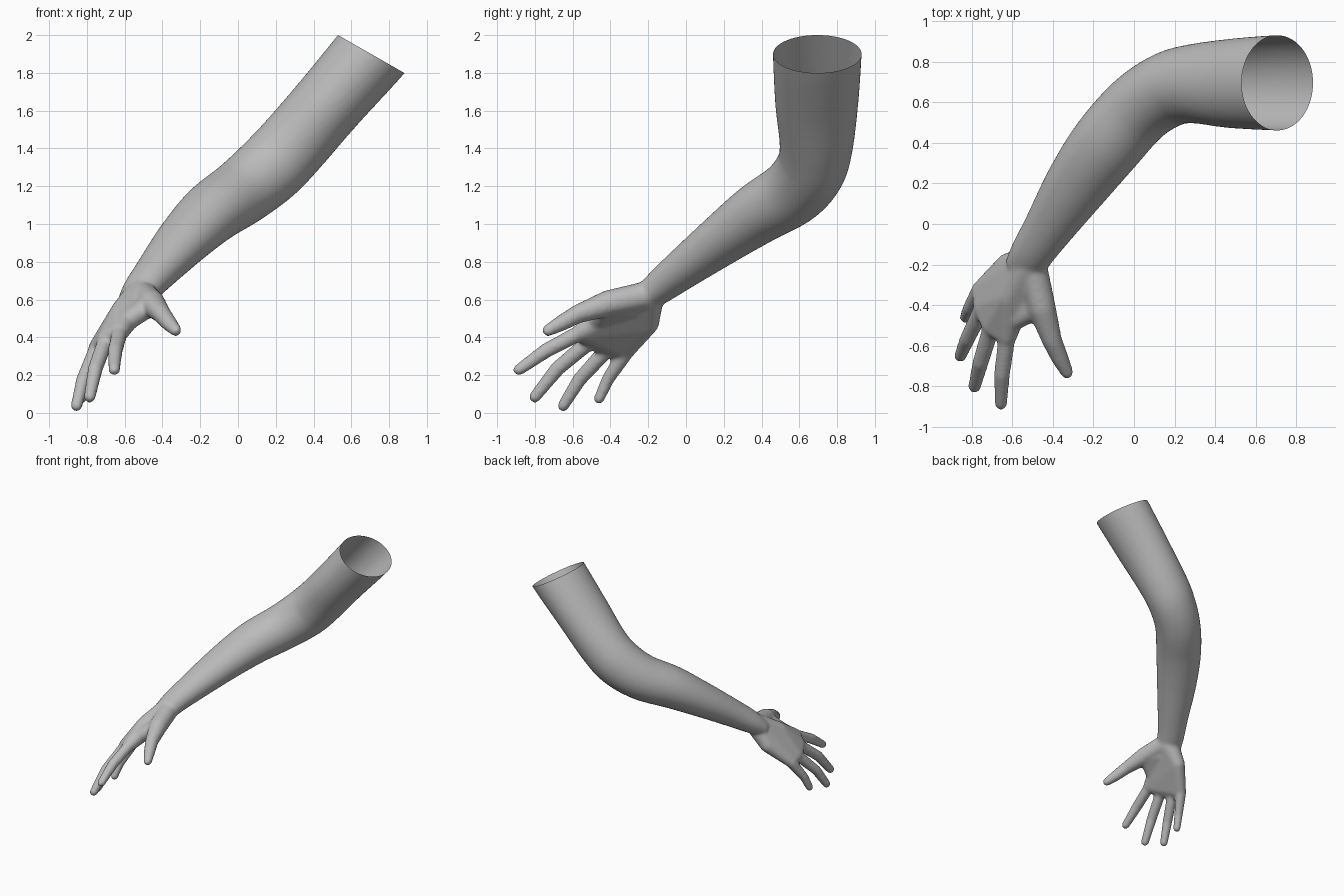
import bpy, bmesh, math
from mathutils import Vector

if "Cube" in bpy.data.objects:
    bpy.data.objects.remove(bpy.data.objects["Cube"])

bm = bmesh.new()


def catmull(a, b, c, d, t):
    return 0.5 * (2 * b + (c - a) * t + (2 * a - 5 * b + 4 * c - d) * t * t
                  + (3 * b - a - 3 * c + d) * t ** 3)


def loft(sections, steps=6, sides=40):
    """Closed elliptical tube; sections are x, y, z, sideways radius, upright radius."""
    pts = [sections[0]] + sections + [sections[-1]]
    path = []
    for i in range(len(sections) - 1):
        for k in range(steps):
            path.append([catmull(*v, k / steps) for v in zip(*pts[i:i + 4])])
    path.append(list(sections[-1]))
    rings = []
    for i, p in enumerate(path):
        along = Vector(path[min(i + 1, len(path) - 1)][:3]) - Vector(path[max(i - 1, 0)][:3])
        side = along.cross(Vector((0, 0, 1))).normalized()
        up = side.cross(along).normalized()
        ring = []
        for k in range(sides):
            a = math.tau * k / sides
            ring.append(bm.verts.new(Vector(p[:3]) + side * p[3] * math.cos(a) + up * p[4] * math.sin(a)))
        rings.append(ring)
    for r, s in zip(rings, rings[1:]):
        for k in range(sides):
            n = (k + 1) % sides
            bm.faces.new((r[k], r[n], s[n], s[k]))
    bm.faces.new(rings[0][::-1])
    bm.faces.new(rings[-1])


def hull(balls):
    """Convex skin around balls given as x, y, z, radius."""
    tmp = bmesh.new()
    for x, y, z, r in balls:
        ball = bmesh.ops.create_icosphere(tmp, subdivisions=3, radius=r)
        bmesh.ops.translate(tmp, verts=ball["verts"], vec=(x, y, z))
    out = bmesh.ops.convex_hull(tmp, input=tmp.verts[:])
    junk = [g for g in out["geom_interior"] + out["geom_unused"] if isinstance(g, bmesh.types.BMVert)]
    bmesh.ops.delete(tmp, geom=list(set(junk)), context="VERTS")
    me = bpy.data.meshes.new("hull")
    tmp.to_mesh(me)
    tmp.free()
    bm.from_mesh(me)
    bpy.data.meshes.remove(me)


def chain(balls):
    for a, b in zip(balls, balls[1:]):
        hull([a, b])


# upper arm, elbow, forearm and wrist
loft([
    (0.82, 0.695, 2.04, 0.235, 0.20),
    (0.705, 0.695, 1.90, 0.235, 0.20),
    (0.48, 0.692, 1.64, 0.220, 0.19),
    (0.29, 0.69, 1.42, 0.195, 0.19),
    (0.165, 0.66, 1.29, 0.185, 0.19),
    (0.02, 0.565, 1.17, 0.180, 0.178),
    (-0.136, 0.39, 1.06, 0.178, 0.162),
    (-0.28, 0.195, 0.92, 0.158, 0.135),
    (-0.425, -0.025, 0.755, 0.122, 0.105),
    (-0.50, -0.14, 0.665, 0.107, 0.088),
    (-0.54, -0.22, 0.60, 0.10, 0.07),
])

# palm: wrist, heel, back of the hand and knuckles
knuckles = [(-0.625, -0.55, 0.43, 0.050), (-0.70, -0.50, 0.385, 0.050),
            (-0.745, -0.41, 0.345, 0.047), (-0.755, -0.32, 0.32, 0.042)]
hull([(-0.52, -0.20, 0.62, 0.085), (-0.62, -0.20, 0.475, 0.058),
      (-0.61, -0.36, 0.54, 0.062)] + knuckles)

# fingers: middle joint and tip for each knuckle
joints = [((-0.65, -0.74, 0.33, 0.040), (-0.655, -0.885, 0.228, 0.031)),
          ((-0.755, -0.68, 0.235, 0.040), (-0.785, -0.80, 0.085, 0.032)),
          ((-0.82, -0.565, 0.175, 0.038), (-0.855, -0.65, 0.038, 0.031)),
          ((-0.81, -0.415, 0.175, 0.034), (-0.83, -0.46, 0.075, 0.029))]
for k, (mid, tip) in zip(knuckles, joints):
    chain([k[:3] + (0.043,), mid, tip])

# thumb with its fleshy base and web
chain([(-0.50, -0.22, 0.62, 0.075), (-0.455, -0.41, 0.58, 0.070), (-0.405, -0.57, 0.525, 0.050),
       (-0.365, -0.66, 0.475, 0.043), (-0.33, -0.73, 0.437, 0.032)])
hull([(-0.46, -0.40, 0.575, 0.06), (-0.60, -0.48, 0.475, 0.05), (-0.55, -0.24, 0.56, 0.06)])

bmesh.ops.recalc_face_normals(bm, faces=bm.faces[:])
mesh = bpy.data.meshes.new("arm")
bm.to_mesh(mesh)
bm.free()
arm = bpy.data.objects.new("arm", mesh)
bpy.context.collection.objects.link(arm)
bpy.context.view_layer.objects.active = arm
arm.select_set(True)

# fuse everything into one skin and soften it
fuse = arm.modifiers.new("fuse", "REMESH")
fuse.mode = "VOXEL"
fuse.voxel_size = 0.011
soft = arm.modifiers.new("soften", "SMOOTH")
soft.factor = 0.5
soft.iterations = 9
for name in ("fuse", "soften"):
    bpy.ops.object.modifier_apply(modifier=name)

# open the shoulder end with a slanted cut
bm = bmesh.new()
bm.from_mesh(arm.data)
bmesh.ops.bisect_plane(bm, geom=bm.verts[:] + bm.edges[:] + bm.faces[:], plane_co=(0.705, 0.695, 1.90),
                       plane_no=(0.496, 0, 0.868), clear_outer=True)
bm.to_mesh(arm.data)
bm.free()

skin = bpy.data.materials.new("plain_grey")
skin.diffuse_color = (0.5, 0.5, 0.5, 1)
skin.use_nodes = True
skin.node_tree.nodes["Principled BSDF"].inputs["Base Color"].default_value = skin.diffuse_color
arm.data.materials.clear()
arm.data.materials.append(skin)
bpy.ops.object.shade_smooth()
